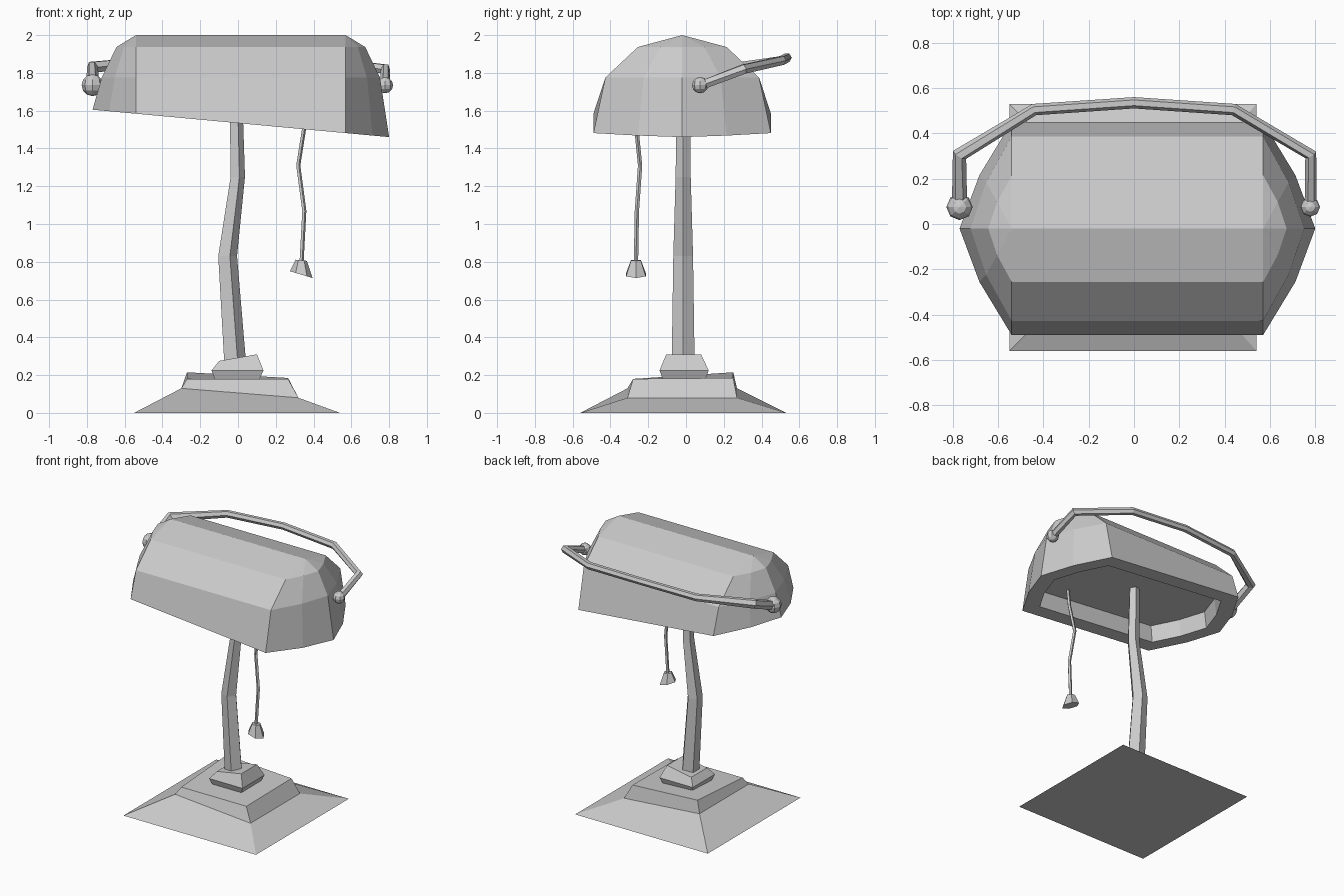
import bpy, bmesh, math
from mathutils import Vector

if "Cube" in bpy.data.objects:
    bpy.data.objects.remove(bpy.data.objects["Cube"])


def loft(name, rings, cap_top=True, edit=None):
    """Skin equal-length rings, bottom to top, and cap the ends."""
    bm = bmesh.new()
    loops = [[bm.verts.new(p) for p in ring] for ring in rings]
    n = len(loops[0])
    for a, b in zip(loops, loops[1:]):
        for i in range(n):
            j = (i + 1) % n
            bm.faces.new((a[i], a[j], b[j], b[i]))
    bottom = bm.faces.new(loops[0][::-1])
    if cap_top:
        bm.faces.new(loops[-1])
    bmesh.ops.remove_doubles(bm, verts=bm.verts, dist=0.0005)
    bmesh.ops.recalc_face_normals(bm, faces=bm.faces)
    if edit:
        edit(bm, bottom)
    mesh = bpy.data.meshes.new(name)
    bm.to_mesh(mesh)
    bm.free()
    obj = bpy.data.objects.new(name, mesh)
    bpy.context.collection.objects.link(obj)
    return obj


def disc(c, r, sides, slope=0.0):
    """Horizontal polygon with a corner at +x, optionally sloped along x."""
    ring = []
    for i in range(sides):
        a = 2 * math.pi * i / sides
        dx = r * math.cos(a)
        ring.append((c[0] + dx, c[1] + r * math.sin(a), c[2] + slope * dx))
    return ring


def rect(x0, x1, y0, y1, zs):
    """Rectangle with heights for front-left, front-right, back-right, back-left."""
    return list(zip((x0, x1, x1, x0), (y0, y0, y1, y1), zs))


# Stepped base, one top corner lifted
loft("base", [
    rect(-.55, .54, -.56, .53, (0, 0, 0, 0)),
    rect(-.30, .32, -.31, .27, (.13, .08, .08, .13)),
    rect(-.27, .265, -.28, .25, (.18, .18, .185, .215)),
])

# Collar with slanted top
loft("collar", [
    rect(-.12, .11, -.12, .10, (.17,) * 4),
    rect(-.14, .135, -.14, .12, (.225,) * 4),
    rect(-.10, .10, -.105, .08, (.275, .31, .31, .275)),
])

# Crooked five-sided stem
loft("stem", [disc((x, -.015, z), r, 5) for x, z, r in (
    (-.02, .25, .064), (-.06, .83, .055), (-.005, 1.25, .042), (-.014, 1.67, .037))])

# Shade: half barrel with faceted domed ends and a slanted open underside
half = ((0, -1), (.62, -.5), (1, 0), (.62, .5), (0, 1))
plan = [(.57, .23 * u, v) for u, v in half] + [(-.54, -.23 * u, v) for u, v in half[::-1]]
shade_rings = []
for sy, sx, z in ((1, 1, None), (.866, .79, 1.775), (.5, .45, 1.937), (0, 0, 2)):
    ring = []
    for xe, dx, v in plan:
        x = xe + dx * sx
        ring.append((x, -.02 + .47 * v * sy, 1.534 - .0924 * x if z is None else z))
    shade_rings.append(ring)


def hollow(bm, face):
    bmesh.ops.inset_region(bm, faces=[face], thickness=.11, use_even_offset=True)
    bmesh.ops.inset_region(bm, faces=[face], thickness=.005, depth=-.12)


loft("shade", shade_rings, cap_top=False, edit=hollow)

# Bent handle swept behind the shade
path = [Vector(p) for p in (
    (-.77, .07, 1.73), (-.77, .305, 1.83), (-.44, .505, 1.865), (0, .535, 1.88),
    (.44, .505, 1.865), (.78, .305, 1.82), (.78, .07, 1.73))]
radii = (.034, .034, .026, .025, .026, .028, .027)
handle_rings = []
for i, p in enumerate(path):
    a = (p - path[max(i - 1, 0)]).normalized()
    b = (path[min(i + 1, len(path) - 1)] - p).normalized()
    t = (a + b).normalized()
    u = t.cross(Vector((0, 0, 1))).normalized()
    w = u.cross(t)
    handle_rings.append([p + radii[i] * (u * math.cos(k * math.pi / 3) + w * math.sin(k * math.pi / 3))
                         for k in range(6)])
loft("handle", handle_rings)

# Pivot knobs
for name, x, r in (("left_knob", -.77, .058), ("right_knob", .778, .043)):
    bpy.ops.mesh.primitive_uv_sphere_add(segments=8, ring_count=6, radius=r, location=(x, .075, 1.735))
    bpy.context.object.name = name

# Pull cord and its bell
loft("pull_cord", [disc(p, .012, 5) for p in (
    (.335, -.265, .79), (.35, -.26, 1.07), (.318, -.243, 1.31), (.348, -.262, 1.5), (.355, -.27, 1.63))])
loft("pull_bell", [disc((.335, -.265, .732), .06, 6, -.3),
                   disc((.335, -.265, .808), .03, 6, -.1)])
